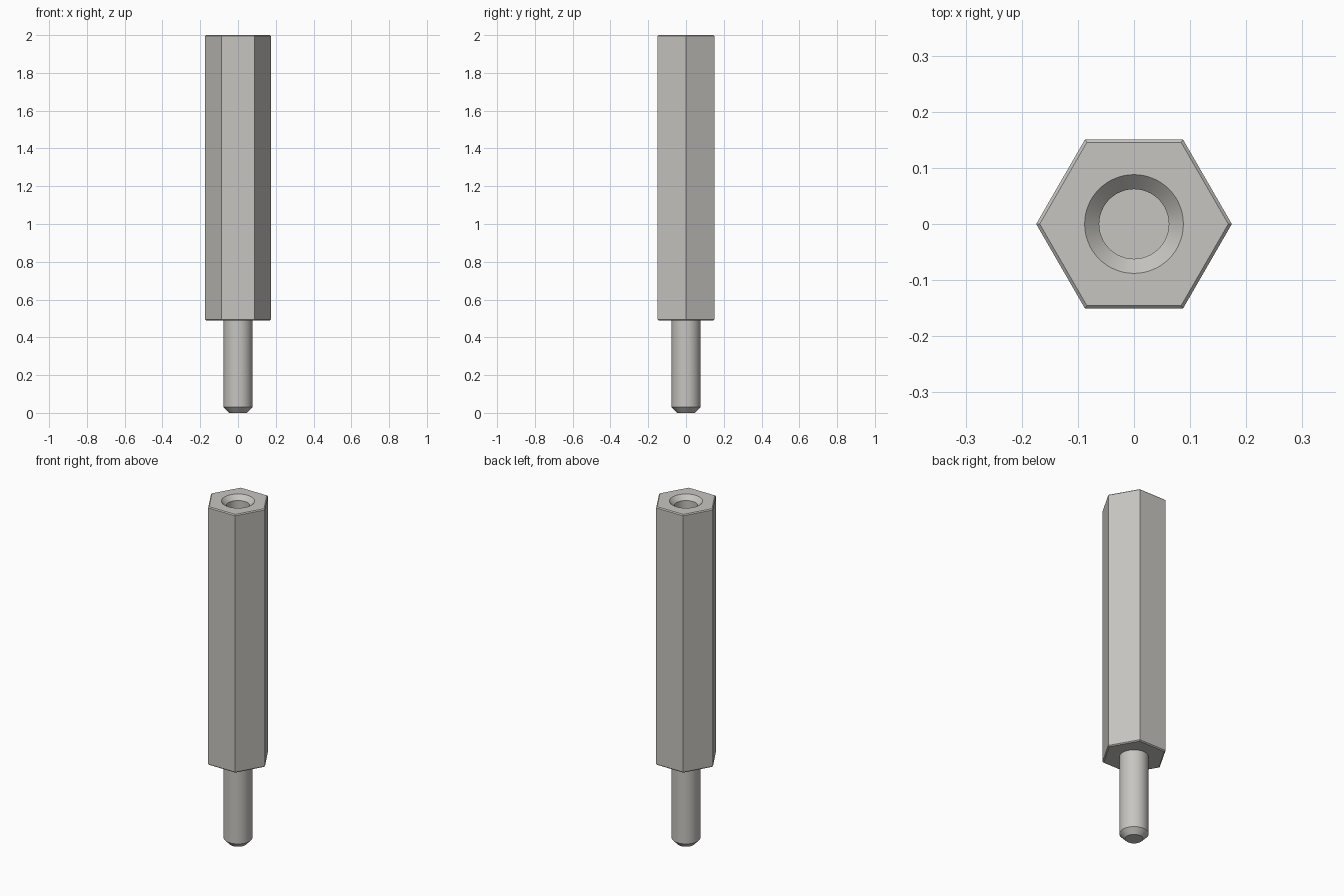
import bpy, bmesh, math

cube = bpy.data.objects.get("Cube")
if cube:
    bpy.data.objects.remove(cube, do_unlink=True)

SEGMENTS = 64
APOTHEM, CHAMFER = 0.151, 0.0055
HEX = 1 / math.cos(math.pi / 6)      # apothem to corner radius
BODY_BASE, TOP = 0.49, 2.0
HOLE_R, SINK_R, HOLE_DEPTH = 0.062, 0.088, 0.45

metal = bpy.data.materials.new("warm grey metal")
metal.use_nodes = True
colour = (0.57, 0.56, 0.53, 1)
metal.diffuse_color = colour
metal.node_tree.nodes["Principled BSDF"].inputs["Base Color"].default_value = colour


def lofted_solid(name, sides, profile):
    """Stack regular rings of (radius, z), bottom to top, and cap both ends."""
    bm = bmesh.new()
    rings = []
    for radius, z in profile:
        angles = [2 * math.pi * i / sides for i in range(sides)]
        rings.append([bm.verts.new((radius * math.cos(a), radius * math.sin(a), z))
                      for a in angles])
    for low, high in zip(rings, rings[1:]):
        for i in range(sides):
            j = (i + 1) % sides
            bm.faces.new((low[i], low[j], high[j], high[i]))
    bm.faces.new(rings[0][::-1])
    bm.faces.new(rings[-1])
    mesh = bpy.data.meshes.new(name)
    bm.to_mesh(mesh)
    bm.free()
    mesh.materials.append(metal)
    obj = bpy.data.objects.new(name, mesh)
    bpy.context.collection.objects.link(obj)
    return obj


def smooth(obj):
    bpy.ops.object.select_all(action="DESELECT")
    obj.select_set(True)
    bpy.context.view_layer.objects.active = obj
    bpy.ops.object.shade_smooth_by_angle(angle=math.radians(25))


# Hexagonal body with small chamfers at both ends
corner, inner = APOTHEM * HEX, (APOTHEM - CHAMFER) * HEX
body = lofted_solid("hex_body", 6, [
    (inner, BODY_BASE), (corner, BODY_BASE + CHAMFER),
    (corner, TOP - CHAMFER), (inner, TOP)])

# Countersunk blind hole cut into the top
rise = 0.02
sink_depth = SINK_R - HOLE_R
cutter = lofted_solid("hole_cutter", SEGMENTS, [
    (HOLE_R, TOP - HOLE_DEPTH), (HOLE_R, TOP - sink_depth),
    (SINK_R, TOP), (SINK_R + rise, TOP + rise)])
cutter.hide_render = True
cut = body.modifiers.new("hole", "BOOLEAN")
cut.operation = "DIFFERENCE"
cut.solver = "EXACT"
cut.object = cutter
bpy.context.view_layer.objects.active = body
bpy.ops.object.modifier_apply(modifier=cut.name)
bpy.data.objects.remove(cutter, do_unlink=True)
smooth(body)

# Round stud with a chamfered tip
stud = lofted_solid("round_stud", SEGMENTS, [
    (0.047, 0), (0.076, 0.03), (0.076, BODY_BASE + CHAMFER)])
smooth(stud)
